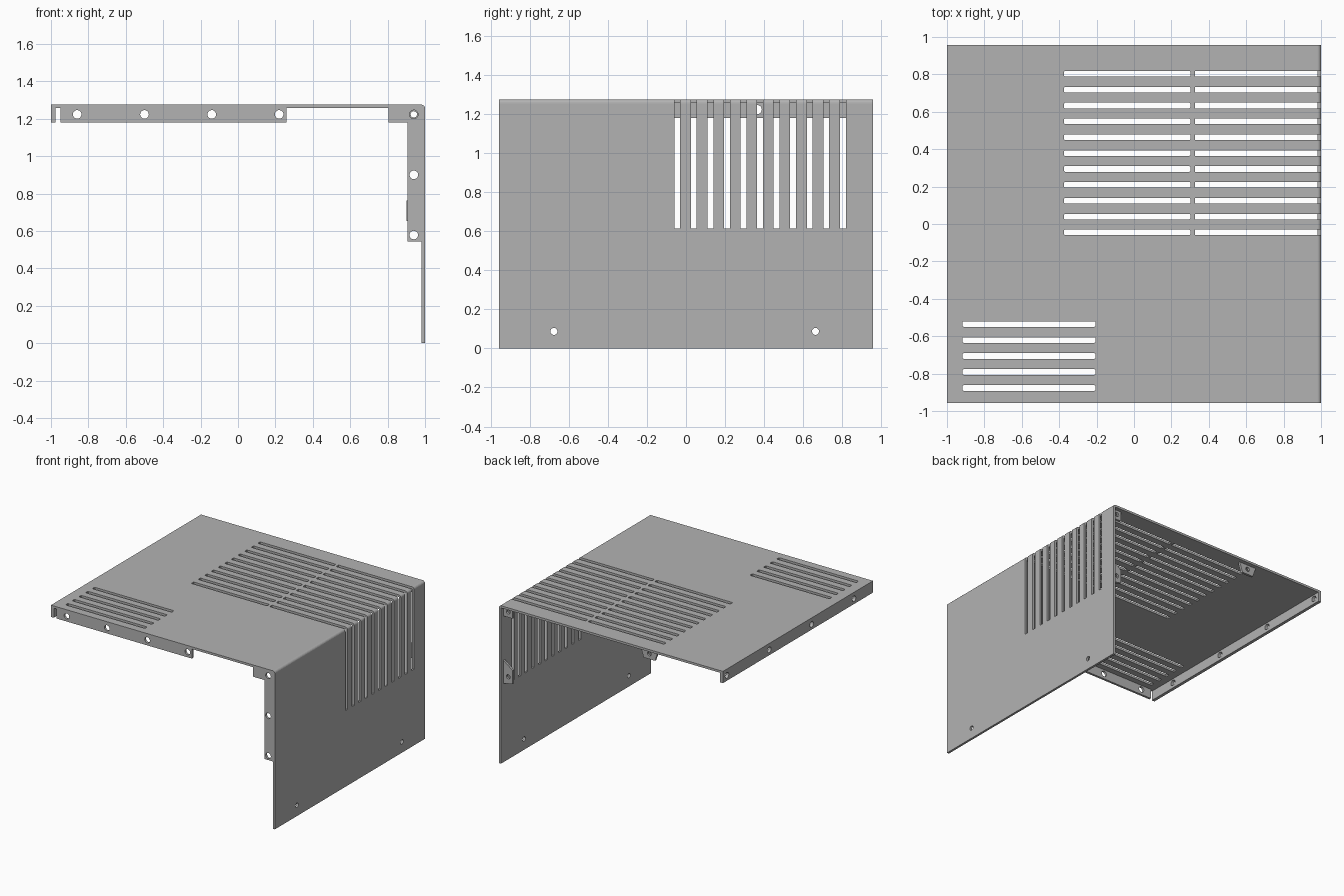
import bpy, bmesh, math
from mathutils import Vector

cube = bpy.data.objects.get("Cube")
if cube:
    bpy.data.objects.remove(cube, do_unlink=True)

W, D, H, T = 1.0, 0.957, 1.275, 0.018   # half width, half depth, height, sheet
LIP = 1.18                              # lower edge of the top flanges

grey = bpy.data.materials.new("sheet metal grey")
grey.use_nodes = True
colour = (0.45, 0.45, 0.45, 1)
grey.diffuse_color = colour
grey.node_tree.nodes["Principled BSDF"].inputs["Base Color"].default_value = colour


def to_object(name, bm):
    bmesh.ops.recalc_face_normals(bm, faces=bm.faces)
    mesh = bpy.data.meshes.new(name)
    bm.to_mesh(mesh)
    bm.free()
    mesh.materials.append(grey)
    obj = bpy.data.objects.new(name, mesh)
    bpy.context.collection.objects.link(obj)
    return obj


def prism(bm, points, axis, a, b):
    """Extrude a 2D outline along an axis; the outline uses the other two in order."""
    verts = []
    for p in points:
        co = list(p)
        co.insert(axis, a)
        verts.append(bm.verts.new(co))
    face = bm.faces.new(verts)
    out = bmesh.ops.extrude_face_region(bm, geom=[face])
    shift = Vector((0, 0, 0))
    shift[axis] = b - a
    bmesh.ops.translate(bm, vec=shift,
                        verts=[v for v in out["geom"] if isinstance(v, bmesh.types.BMVert)])


def circle(u, v, r, n=20):
    return [(u + r * math.cos(2 * math.pi * i / n), v + r * math.sin(2 * math.pi * i / n))
            for i in range(n)]


def slot(u0, u1, v, h=0.015, c=0.005):
    """Slot outline with small clipped corners."""
    return [(u0 + c, v - h), (u1 - c, v - h), (u1, v - h + c), (u1, v + h - c),
            (u1 - c, v + h), (u0 + c, v + h), (u0, v + h - c), (u0, v - h + c)]


def part(name, outline, axis, a, b, cuts=()):
    """Plate from an outline, with cuts given as (outline, axis, start, end)."""
    bm = bmesh.new()
    prism(bm, outline, axis, a, b)
    obj = to_object(name, bm)
    if cuts:
        bm = bmesh.new()
        for cut in cuts:
            prism(bm, *cut)
        cutter = to_object(name + "_cutter", bm)
        cutter.hide_render = True
        mod = obj.modifiers.new("cutouts", "BOOLEAN")
        mod.operation, mod.solver, mod.object = "DIFFERENCE", "EXACT", cutter
        bpy.context.view_layer.update()
        result = obj.evaluated_get(bpy.context.evaluated_depsgraph_get())
        mesh = bpy.data.meshes.new_from_object(result)
        obj.modifiers.clear()
        obj.data = mesh
        bpy.data.objects.remove(cutter, do_unlink=True)
    return obj


# Bent cover sheet: top and side panel in one profile with a rounded bend
R = 0.02
bend = [(W - R + R * math.sin(t), H - R + R * math.cos(t))
        for t in (math.pi / 2 * i / 5 for i in range(6))]
profile = [(-W, H - T), (-W, H)] + bend + [(W, 0), (W - T, 0), (W - T, H - T)]

cuts = []
for i in range(11):
    y = -0.045 + i * 0.0848
    # Inner vent row, and outer vent row that wraps over the bend
    cuts.append((slot(-0.375, 0.302, y), 2, H - 0.1, H + 0.1))
    wrap = [(0.325, H - 0.05), (0.325, H + 0.1), (W + 0.1, H + 0.1),
            (W + 0.1, 0.615), (W - 0.05, 0.615), (W - 0.05, H - 0.05)]
    cuts.append((wrap, 1, y - 0.015, y + 0.015))
for i in range(5):
    cuts.append((slot(-0.917, -0.207, -0.535 - i * 0.0855), 2, H - 0.1, H + 0.1))
for y in (-0.676, 0.663):
    cuts.append((circle(y, 0.087, 0.018), 0, W - 0.1, W + 0.1))
part("cover_sheet", profile, 1, -D, D, cuts)


def holes(centres, axis, a, b, r=0.023):
    return [(circle(u, v, r), axis, a, b) for u, v in centres]


def rect(u0, u1, v0, v1):
    return [(u0, v0), (u1, v0), (u1, v1), (u0, v1)]


# Front flanges
top = H - T / 2
part("front_flange", rect(-0.95, 0.258, LIP, top), 1, -D, -D + T,
     holes([(-0.86 + 0.36 * i, 1.223) for i in range(4)], 1, -D - 0.1, -D + 0.1))
corner = [(0.805, top), (0.805, LIP), (0.905, LIP), (0.905, 0.543),
          (W - T / 2, 0.543), (W - T / 2, top)]
part("front_corner_flange", corner, 1, -D, -D + T,
     holes([(0.94, 1.223), (0.94, 0.9), (0.94, 0.578)], 1, -D - 0.1, -D + 0.1))

# Left edge flange
part("left_flange", rect(-D, D, LIP, top), 0, -W, -W + 0.025,
     holes([(0.905 - 0.54 * i, 1.223) for i in range(4)], 0, -W - 0.1, -W + 0.1))

# Rear fixing tabs
back = 0.925
tabs = {
    "rear_top_tab": ([(-0.40, top), (-0.37, LIP), (-0.27, LIP), (-0.24, top)], (-0.32, 1.223)),
    "rear_corner_tab": (rect(0.9, W - T / 2, LIP, top), (0.94, 1.223)),
    "rear_side_tab": ([(W - T / 2, 0.633), (W - T / 2, 0.83), (0.9, 0.76), (0.9, 0.653)],
                      (0.94, 0.70)),
}
for name, (outline, centre) in tabs.items():
    part(name, outline, 1, back - T, back,
         holes([centre], 1, back - 0.1, back + 0.1, 0.017))
